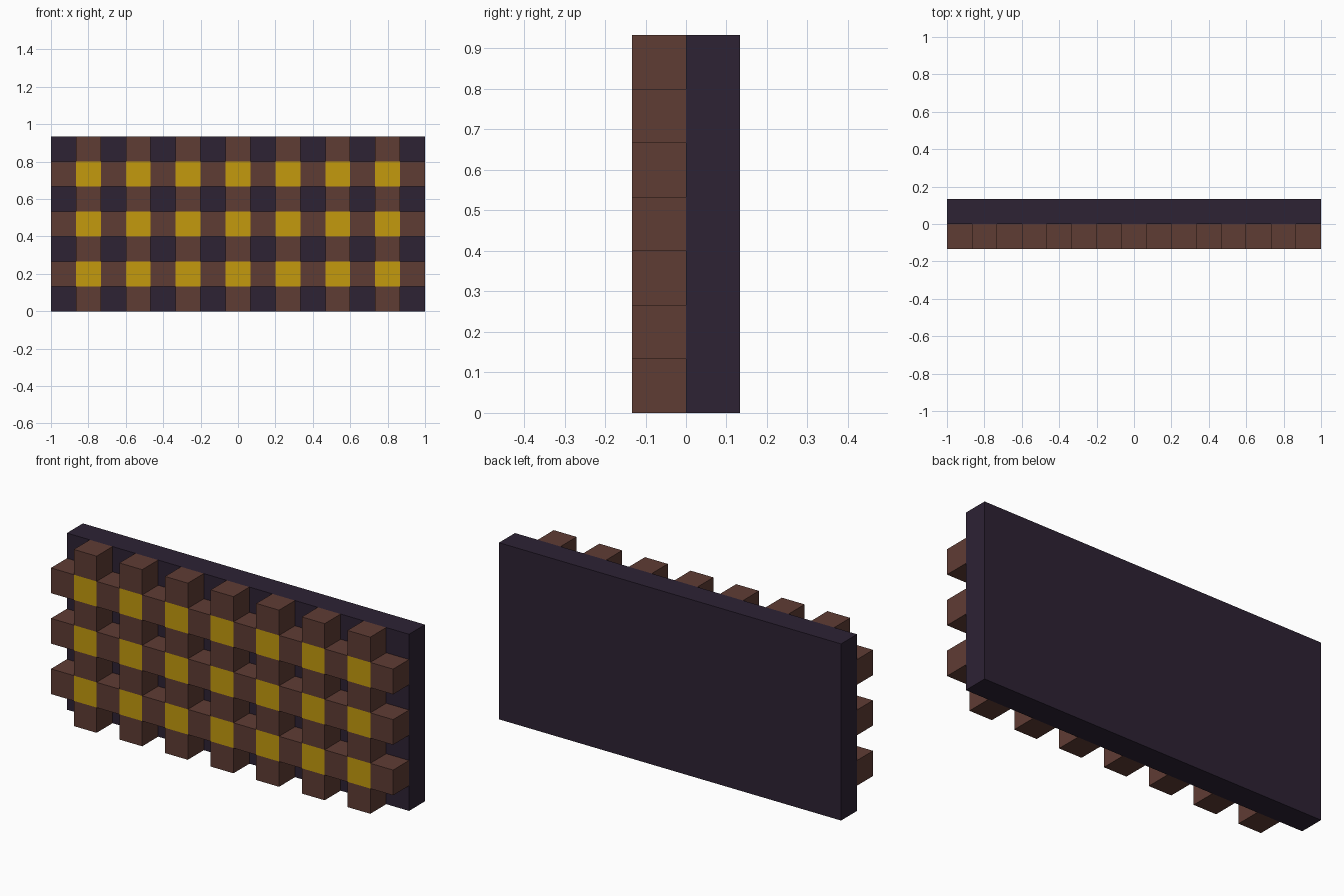
import bpy
import bmesh
from mathutils import Matrix, Vector

if "Cube" in bpy.data.objects:
    bpy.data.objects.remove(bpy.data.objects["Cube"], do_unlink=True)

COLS, ROWS = 15, 7
CELL = 2.0 / COLS
HEIGHT = ROWS * CELL


def srgb(r, g, b):
    def lin(c):
        c /= 255
        return c / 12.92 if c <= 0.04045 else ((c + 0.055) / 1.055) ** 2.4
    return (lin(r), lin(g), lin(b), 1.0)


def material(name, colour):
    m = bpy.data.materials.new(name)
    m.use_nodes = True
    m.diffuse_color = colour
    m.node_tree.nodes["Principled BSDF"].inputs["Base Color"].default_value = colour
    return m


def add_object(name, bm, mats):
    bmesh.ops.recalc_face_normals(bm, faces=bm.faces[:])
    mesh = bpy.data.meshes.new(name)
    bm.to_mesh(mesh)
    bm.free()
    for m in mats:
        mesh.materials.append(m)
    obj = bpy.data.objects.new(name, mesh)
    bpy.context.collection.objects.link(obj)
    return obj


dark = material("dark_purple", srgb(45, 34, 52))
brown = material("brown_wood", srgb(95, 60, 52))
gold = material("gold", srgb(195, 154, 13))

# Back panel
bm = bmesh.new()
bmesh.ops.create_cube(bm, size=1.0, matrix=Matrix.Translation((0, CELL / 2, HEIGHT / 2))
                      @ Matrix.Diagonal((2.0, CELL, HEIGHT, 1)))
add_object("back_panel", bm, [dark])


def cell_of(face):
    c = face.calc_center_median()
    return int((c.x + 1) / CELL), int(c.z / CELL)


# Lattice: upright grid of cells, holes removed, extruded towards the front
bm = bmesh.new()
bmesh.ops.create_grid(bm, x_segments=COLS, y_segments=ROWS, size=0.5)
bmesh.ops.transform(bm, verts=bm.verts[:], matrix=Matrix.Translation((0, 0, HEIGHT / 2))
                    @ Matrix(((2, 0, 0, 0), (0, 0, 1, 0), (0, HEIGHT, 0, 0), (0, 0, 0, 1))))
holes = [f for f in bm.faces if all(i % 2 == 0 for i in cell_of(f))]
bmesh.ops.delete(bm, geom=holes, context='FACES')
ext = bmesh.ops.extrude_face_region(bm, geom=bm.faces[:])["geom"]
bmesh.ops.translate(bm, vec=Vector((0, -CELL, 0)),
                    verts=[e for e in ext if isinstance(e, bmesh.types.BMVert)])

# Gold squares on the front where bars cross
for f in bm.faces:
    if f.calc_center_median().y < -CELL * 0.9 and all(i % 2 for i in cell_of(f)):
        f.material_index = 1
add_object("lattice", bm, [brown, gold])
